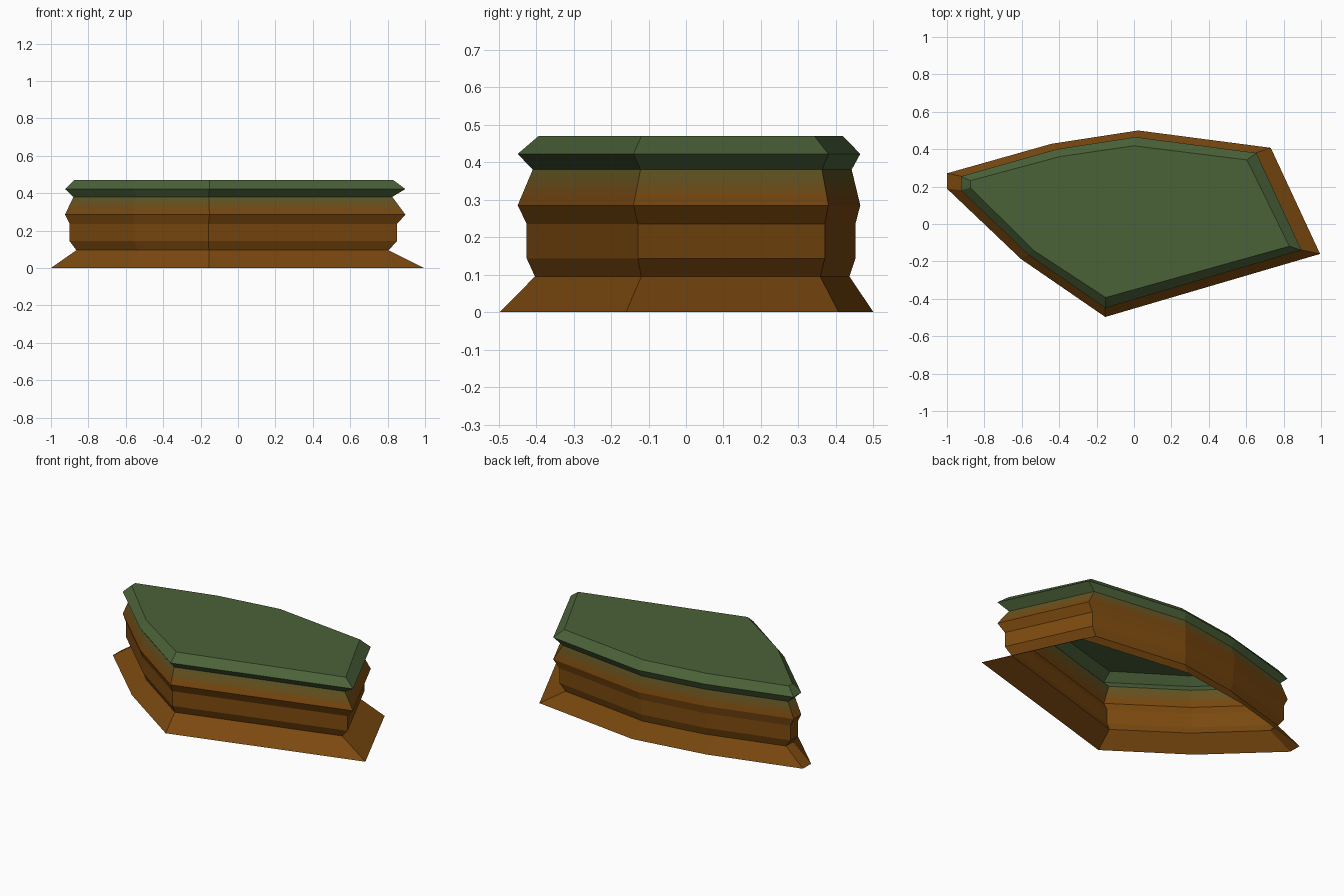
import bpy, bmesh

if "Cube" in bpy.data.objects:
    bpy.data.objects.remove(bpy.data.objects["Cube"])

# Plan outline of the platform, counter-clockwise, at its upper rim
OUTLINE = [(-0.92, 0.255), (-0.92, 0.18), (-0.56, -0.165), (-0.15, -0.449),
           (0.895, -0.14), (0.655, 0.38), (0.01, 0.465), (-0.41, 0.40)]
X0, X1, Y0, Y1 = -0.92, 0.895, -0.449, 0.465

# Stacked ledges: z, x min, x max, y min, y max
LEVELS = [(0.0, -1.0, 0.995, -0.497, 0.50),
          (0.095, -0.864, 0.805, -0.403, 0.436),
          (0.143, -0.90, 0.85, -0.425, 0.452),
          (0.235, -0.90, 0.85, -0.425, 0.452),
          (0.285, -0.925, 0.895, -0.449, 0.465),
          (0.38, -0.88, 0.825, -0.409, 0.442),
          (0.422, -0.925, 0.895, -0.449, 0.465),
          (0.47, -0.875, 0.83, -0.393, 0.418)]


def srgb(r, g, b):
    def lin(c):
        c /= 255
        return c / 12.92 if c <= 0.04045 else ((c + 0.055) / 1.055) ** 2.4
    return (lin(r), lin(g), lin(b), 1)


def material(name, rgb):
    m = bpy.data.materials.new(name)
    m.diffuse_color = srgb(*rgb)
    m.use_nodes = True
    m.node_tree.nodes["Principled BSDF"].inputs["Base Color"].default_value = m.diffuse_color
    return m


EARTH, GRASS = (123, 73, 15), (75, 98, 57)


def blend(t):
    return [a + (b - a) * t for a, b in zip(EARTH, GRASS)]


mats = [material("earth brown", EARTH), material("grass green", GRASS),
        material("mossy brown low", blend(0.22)),
        material("mossy brown mid", blend(0.37)),
        material("mossy brown high", blend(0.52))]


def mix(a, b, t):
    return tuple(p + (q - p) * t for p, q in zip(a, b))


# Split the upper earth ledge into bands that fade from brown to green
levels = LEVELS[:5] + [mix(LEVELS[4], LEVELS[5], t) for t in (0.32, 0.55, 0.78)] + LEVELS[5:]
band_material = [0, 0, 0, 0, 0, 2, 3, 4, 1, 1]

# Loft the outline through the levels; the underside stays open
bm = bmesh.new()
rings = []
for z, xa, xb, ya, yb in levels:
    rings.append([bm.verts.new((xa + (x - X0) / (X1 - X0) * (xb - xa),
                                ya + (y - Y0) / (Y1 - Y0) * (yb - ya), z))
                  for x, y in OUTLINE])
n = len(OUTLINE)
for k, (low, high) in enumerate(zip(rings, rings[1:])):
    for i in range(n):
        j = (i + 1) % n
        face = bm.faces.new((low[i], low[j], high[j], high[i]))
        face.material_index = band_material[k]

# Grass top
rings[-1][1].co.y += 0.03
top = bm.faces.new(rings[-1])
top.material_index = 1

mesh = bpy.data.meshes.new("ledge_platform")
bm.to_mesh(mesh)
bm.free()
for m in mats:
    mesh.materials.append(m)
platform = bpy.data.objects.new("ledge_platform", mesh)
bpy.context.collection.objects.link(platform)
